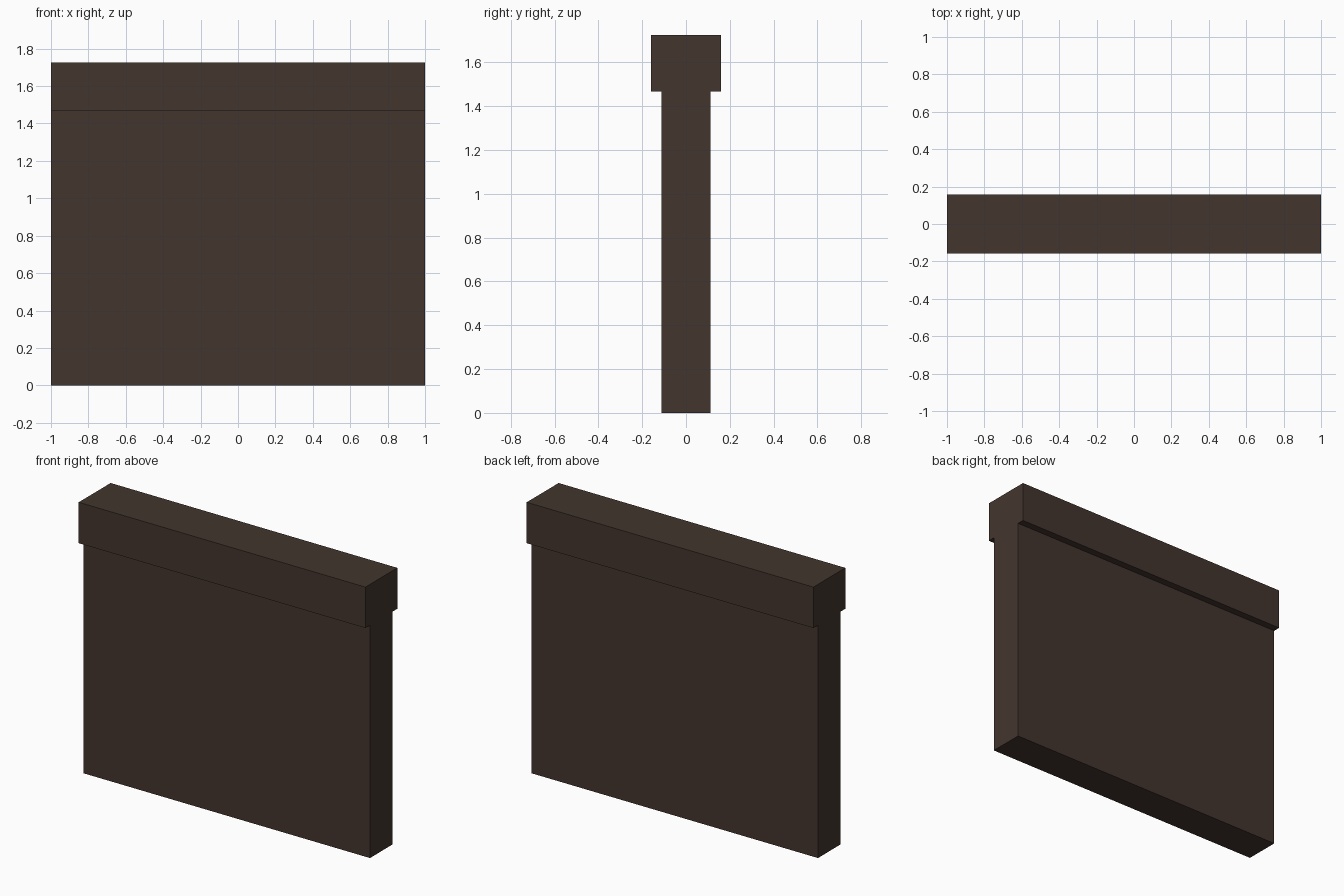
import bpy, bmesh

if "Cube" in bpy.data.objects:
    bpy.data.objects.remove(bpy.data.objects["Cube"])

HALF_LENGTH = 1.0
BODY_Y, CAP_Y = 0.113, 0.159   # half thicknesses
LEDGE_Z, TOP_Z = 1.468, 1.726

mat = bpy.data.materials.new("dark brown")
mat.diffuse_color = (0.056, 0.036, 0.027, 1.0)
mat.use_nodes = True
mat.node_tree.nodes["Principled BSDF"].inputs["Base Color"].default_value = mat.diffuse_color

# T-shaped wall section: right half, mirrored to the left
half = [(BODY_Y, 0), (BODY_Y, LEDGE_Z), (CAP_Y, LEDGE_Z), (CAP_Y, TOP_Z)]
profile = half + [(-y, z) for y, z in reversed(half)]

# Wall with overhanging cap, extruded along x
bm = bmesh.new()
end = bm.faces.new([bm.verts.new((-HALF_LENGTH, y, z)) for y, z in profile])
ext = bmesh.ops.extrude_face_region(bm, geom=[end], use_keep_orig=True)
bmesh.ops.translate(bm, vec=(2 * HALF_LENGTH, 0, 0),
                    verts=[g for g in ext["geom"] if isinstance(g, bmesh.types.BMVert)])
bmesh.ops.recalc_face_normals(bm, faces=bm.faces)

mesh = bpy.data.meshes.new("capped_wall")
bm.to_mesh(mesh)
bm.free()
mesh.materials.append(mat)
bpy.context.collection.objects.link(bpy.data.objects.new("capped_wall", mesh))
